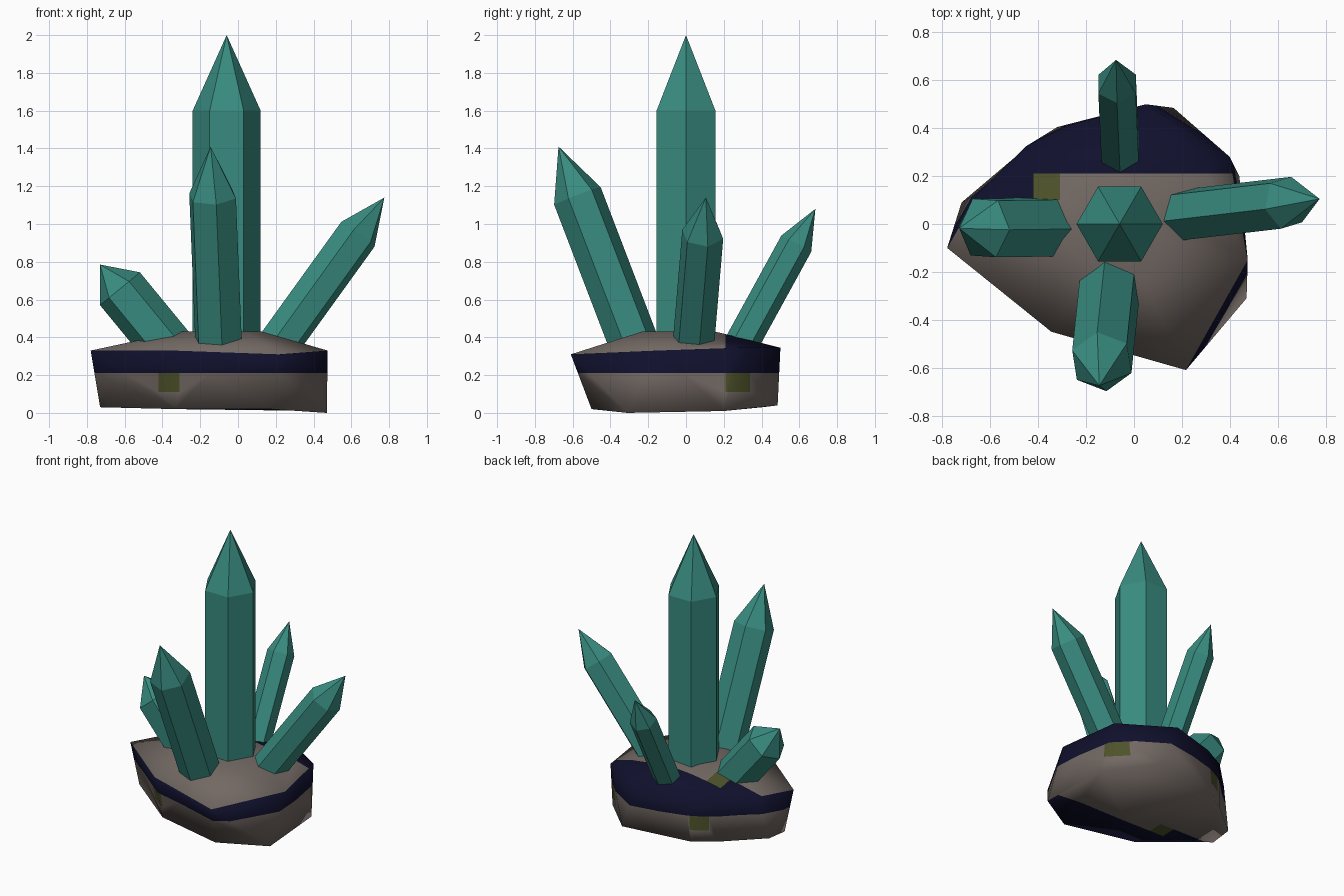
import bpy, bmesh, math
from mathutils import Vector

if "Cube" in bpy.data.objects:
    bpy.data.objects.remove(bpy.data.objects["Cube"])


def material(name, rgb):
    m = bpy.data.materials.new(name)
    m.diffuse_color = (*rgb, 1)
    m.use_nodes = True
    m.node_tree.nodes["Principled BSDF"].inputs["Base Color"].default_value = m.diffuse_color
    return m


TEAL = material("teal crystal", (0.04, 0.26, 0.215))
STONE = material("grey brown stone", (0.17, 0.14, 0.125))
NAVY = material("dark navy", (0.005, 0.005, 0.026))
OLIVE = material("olive moss", (0.076, 0.084, 0.023))


def finish(bm, name, mats):
    bmesh.ops.recalc_face_normals(bm, faces=bm.faces)
    me = bpy.data.meshes.new(name)
    bm.to_mesh(me)
    bm.free()
    for m in mats:
        me.materials.append(m)
    ob = bpy.data.objects.new(name, me)
    bpy.context.collection.objects.link(ob)
    return ob


# Six-sided crystals with pointed ends, buried in the rock
def crystal(name, base, tip, tip_len, r, roll):
    base, tip = Vector(base), Vector(tip)
    axis = (tip - base).normalized()
    q = Vector((0, 0, 1)).rotation_difference(axis)
    bm = bmesh.new()

    def ring(c):
        out = []
        for i in range(6):
            a = math.radians(roll + 60 * i)
            out.append(bm.verts.new(c + q @ Vector((r * math.cos(a), r * math.sin(a), 0))))
        return out

    low, top = ring(base), ring(tip - axis * tip_len)
    point = bm.verts.new(tip)
    bm.faces.new(low[::-1])
    for i in range(6):
        j = (i + 1) % 6
        bm.faces.new((low[i], low[j], top[j], top[i]))
        bm.faces.new((top[i], top[j], point))
    finish(bm, name, [TEAL])


crystal("main_crystal", (-0.06, 0, 0.2), (-0.06, 0, 2.0), 0.4, 0.18, 0)
crystal("front_crystal", (-0.1, -0.25, 0.3), (-0.145, -0.675, 1.41), 0.28, 0.133, 38)
crystal("right_crystal", (0.133, 0.03, 0.25), (0.775, 0.105, 1.14), 0.24, 0.113, 15)
crystal("left_crystal", (-0.29, -0.012, 0.25), (-0.73, -0.018, 0.785), 0.165, 0.137, -3)
crystal("back_crystal", (-0.055, 0.23, 0.25), (-0.075, 0.685, 1.08), 0.21, 0.09, 30)

# Rock base: bottom ring, wide rim and small raised crown
rim = [(-.78, -.10, .33), (-.345, -.45, .33), (.217, -.61, .31), (.475, -.15, .33), (.40, .28, .345),
       (.05, .50, .345), (-.28, .41, .34), (-.45, .325, .335), (-.65, .13, .33)]
foot = [(-.73, -.07, .03), (-.33, -.38, .02), (.17, -.50, .02), (.47, -.31, 0), (.44, .20, .01),
        (.165, .485, .04), (-.32, .405, .03), (-.46, .31, .03), (-.72, .09, .04)]
crown = [(-.06 + .35 * (x + .06), -.03 + .35 * (y + .03), .43) for x, y, z in rim]

bm = bmesh.new()
rings = [[bm.verts.new(p) for p in pts] for pts in (foot, rim, crown)]
n = len(rim)
for a, b in zip(rings, rings[1:]):
    for i in range(n):
        j = (i + 1) % n
        bm.faces.new((a[i], a[j], b[j], b[i]))
bm.faces.new(rings[0][::-1])
bm.faces.new(rings[2])
bmesh.ops.triangulate(bm, faces=bm.faces)
bmesh.ops.recalc_face_normals(bm, faces=bm.faces)

# Cut lines where the rock colours meet
for axis, cuts in enumerate(((-.42, -.31, .42), (-.21, -.1, .1, .21, .34), (.11, .21))):
    for c in cuts:
        co, no = Vector(), Vector()
        co[axis], no[axis] = c, 1
        bmesh.ops.bisect_plane(bm, geom=bm.verts[:] + bm.edges[:] + bm.faces[:],
                               dist=1e-5, plane_co=co, plane_no=no)


def colour(f):
    """0 stone, 1 navy, 2 olive"""
    x, y, z = f.calc_center_median()
    nx, ny, nz = f.normal
    if abs(nz) > 0.7:                       # top and underside
        v = y if nz > 0 else -y
        if v > .21 or (x < -.42 and v > .1):
            return 1
        return 2 if -.42 < x < -.31 and v > .1 else 0
    if z > .21:                             # band below the rim
        return 1
    if z > .11:                             # small patches on the walls
        if abs(ny) > abs(nx):
            if x > .42 and y < 0:
                return 1
            return 2 if -.42 < x < -.31 else 0
        return 2 if .21 < y < .34 else 0
    return 0


for f in bm.faces:
    f.normal_update()
    f.material_index = colour(f)
    f.smooth = True
bmesh.ops.dissolve_limit(bm, angle_limit=math.radians(0.5), verts=bm.verts[:],
                         edges=bm.edges[:], delimit={'MATERIAL'})
finish(bm, "rock_base", [STONE, NAVY, OLIVE])
